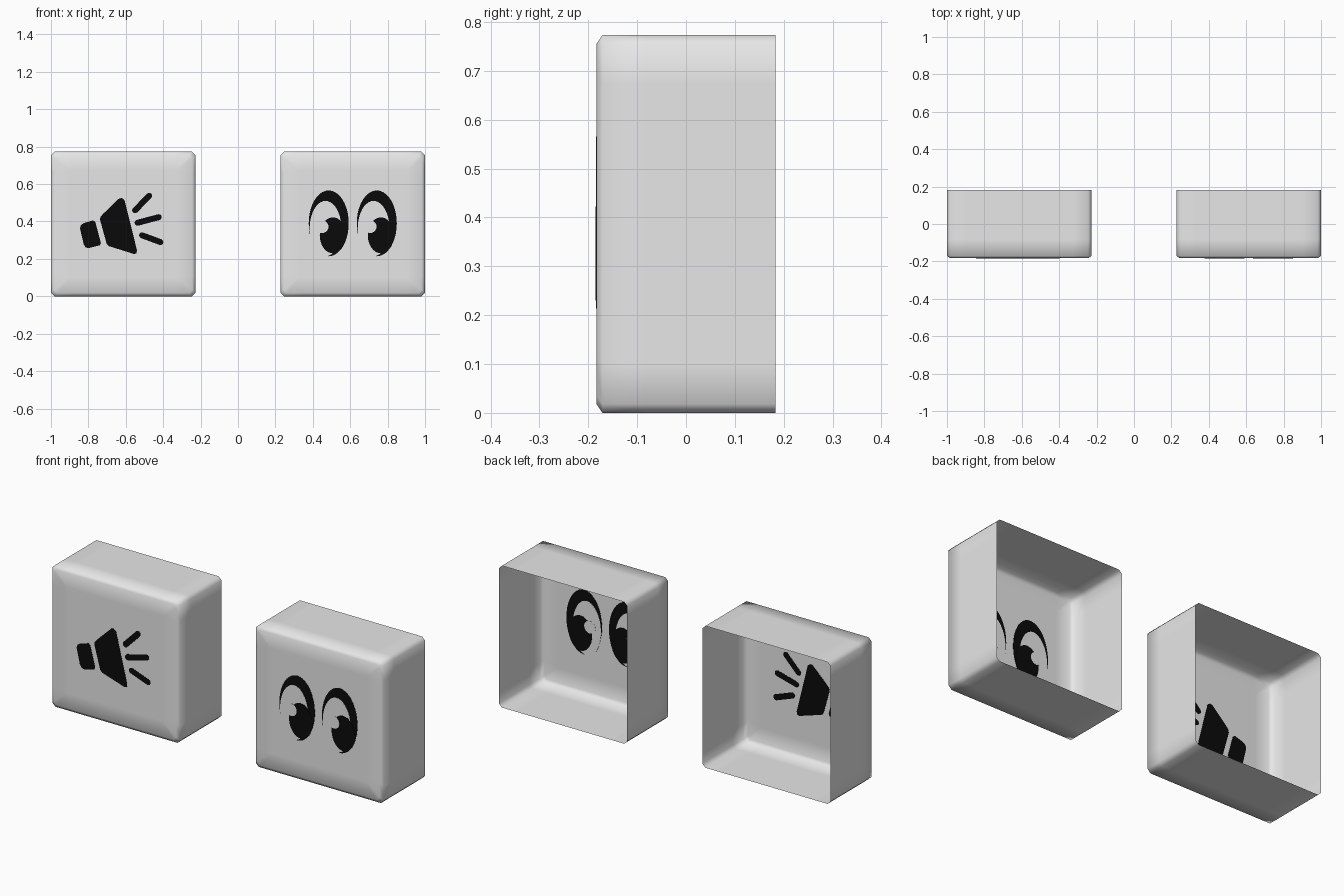
import bpy, bmesh, math

if "Cube" in bpy.data.objects:
    bpy.data.objects.remove(bpy.data.objects["Cube"])

def material(name, v):
    m = bpy.data.materials.new(name)
    m.diffuse_color = (v, v, v, 1)
    m.use_nodes = True
    m.node_tree.nodes["Principled BSDF"].inputs["Base Color"].default_value = m.diffuse_color
    return m

GREY = material("light grey", 0.8)
BLACK = material("black", 0.003)
HALF, DEPTH, CX, CZ = 0.3865, 0.183, 0.6135, 0.3865
CHAMFER, BAND = 0.018, 0.1

def finish(bm, name, mat, smooth=False):
    bmesh.ops.recalc_face_normals(bm, faces=bm.faces[:])
    me = bpy.data.meshes.new(name)
    bm.to_mesh(me)
    bm.free()
    for p in me.polygons:
        p.use_smooth = smooth
    me.materials.append(mat)
    ob = bpy.data.objects.new(name, me)
    bpy.context.collection.objects.link(ob)
    return ob

# Open-backed square shell with chamfered front edges and corners
def shell(name, cx):
    h = HALF
    side = [(t, -h) for t in (-h + CHAMFER, -h + BAND, h - BAND, h - CHAMFER)]
    outline = []
    for _ in range(4):
        outline += side
        side = [(-z, x) for x, z in side]
    k = (h - CHAMFER) / h
    q = h - BAND
    clamp = lambda t: max(-q, min(q, t))
    rings = [(DEPTH, outline), (-DEPTH + BAND, outline), (-DEPTH + 0.012, outline),
             (-DEPTH, [(x * k, z * k) for x, z in outline]),
             (-DEPTH, [(clamp(x), clamp(z)) for x, z in outline])]
    bm = bmesh.new()
    loops = [[bm.verts.new((cx + x, y, CZ + z)) for x, z in pts] for y, pts in rings]
    n = len(outline)
    for a, b in zip(loops, loops[1:]):
        for i in range(n):
            j = (i + 1) % n
            bm.faces.new((a[i], a[j], b[j], b[i]))
    bm.faces.new(loops[-1])
    bmesh.ops.remove_doubles(bm, verts=bm.verts[:], dist=1e-5)
    return finish(bm, name, GREY, True)

# Thin plate set through the front wall, so it shows inside and outside
def plate(name, pts, mat=BLACK, thick=0.002):
    bm = bmesh.new()
    f, b = [[bm.verts.new((x, -DEPTH + s * thick / 2, z)) for x, z in pts] for s in (-1, 1)]
    bm.faces.new(f)
    bm.faces.new(b[::-1])
    for i in range(len(pts)):
        j = (i + 1) % len(pts)
        bm.faces.new((f[j], f[i], b[i], b[j]))
    return finish(bm, name, mat)

def ellipse(cx, cz, rx, rz, n=40):
    return [(cx + rx * math.cos(2 * math.pi * i / n), cz + rz * math.sin(2 * math.pi * i / n))
            for i in range(n)]

def capsule(x0, z0, x1, z1, r, n=8):
    a = math.atan2(z1 - z0, x1 - x0)
    pts = []
    for x, z, start in ((x1, z1, a - math.pi / 2), (x0, z0, a + math.pi / 2)):
        pts += [(x + r * math.cos(start + math.pi * i / n),
                 z + r * math.sin(start + math.pi * i / n)) for i in range(n + 1)]
    return pts

shell("sound_box", -CX)
shell("sight_box", CX)

# Megaphone picture: mouthpiece, horn and three sound strokes
plate("mouthpiece", [(-.845, .364), (-.84, .38), (-.825, .391), (-.775, .406), (-.763, .398),
                     (-.733, .285), (-.738, .273), (-.8, .257), (-.815, .262), (-.825, .278)])
plate("horn", [(-.738, .41), (-.735, .425), (-.722, .44), (-.637, .522), (-.622, .526),
               (-.607, .515), (-.54, .246), (-.543, .23), (-.556, .226), (-.69, .268), (-.702, .28)])
for i, s in enumerate([(-.55, .46, -.475, .537), (-.537, .393, -.424, .423),
                       (-.513, .326, -.415, .29)]):
    plate(f"sound_stroke_{i + 1}", capsule(*s, 0.016))

# Pair of eyes: outline, white, pupil and highlight
for i, x in enumerate((.485, .742)):
    plate(f"eye_outline_{i + 1}", ellipse(x, .39, .107, .176))
    plate(f"eye_white_{i + 1}", ellipse(x - .017, .362, .085, .148), GREY, 0.003)
    plate(f"pupil_{i + 1}", ellipse(x + .022, .326, .07, .096), BLACK, 0.004)
    plate(f"highlight_{i + 1}", ellipse(x - .035, .372, .034, .034, 20), GREY, 0.005)
